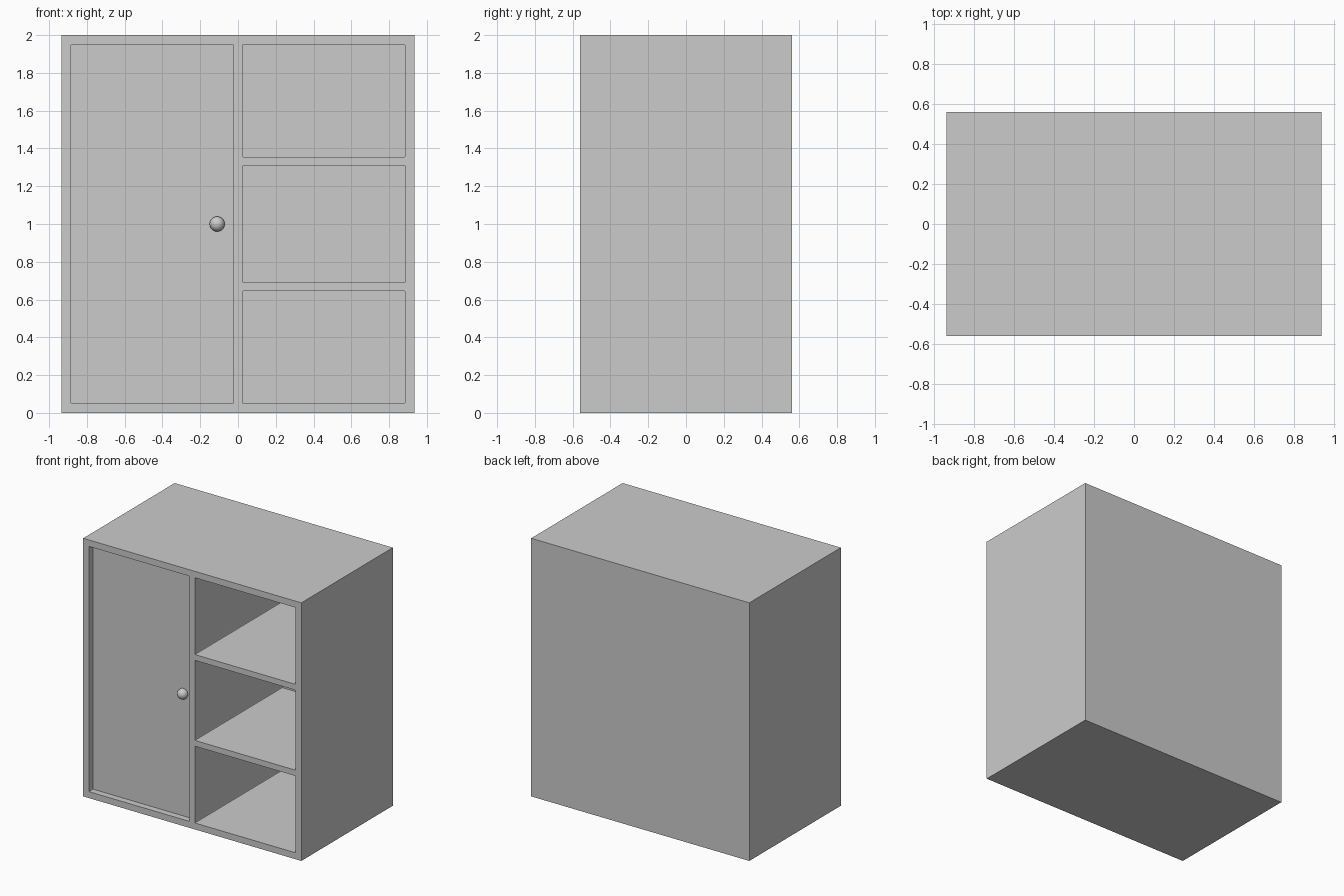
import bpy, bmesh

if "Cube" in bpy.data.objects:
    bpy.data.objects.remove(bpy.data.objects["Cube"])

W, D, H = 0.935, 0.56, 2.0      # half width, half depth, height
WALL, MID = 0.05, 0.0235        # outer wall thickness, half divider thickness
X_OUT = W - WALL


def box(name, x0, x1, y0, y1, z0, z1, corner=0.0):
    """Box from its limits; corner rounds the edges that run front to back."""
    bm = bmesh.new()
    bmesh.ops.create_cube(bm, size=1)
    for v in bm.verts:
        v.co.x = x1 if v.co.x > 0 else x0
        v.co.y = y1 if v.co.y > 0 else y0
        v.co.z = z1 if v.co.z > 0 else z0
    if corner:
        edges = [e for e in bm.edges if abs(e.verts[0].co.y - e.verts[1].co.y) > 1e-4]
        bmesh.ops.bevel(bm, geom=edges, offset=corner, segments=2,
                        profile=0.5, affect='EDGES')
    mesh = bpy.data.meshes.new(name)
    bm.to_mesh(mesh)
    bm.free()
    obj = bpy.data.objects.new(name, mesh)
    bpy.context.collection.objects.link(obj)
    return obj


# Cabinet shell
cabinet = box("cabinet", -W, W, -D, D, 0, H)

# Openings: one tall compartment and three shelf compartments
openings = [
    (-X_OUT, -MID, WALL, H - WALL),
    (MID, X_OUT, WALL, 0.645),
    (MID, X_OUT, 0.69, 1.31),
    (MID, X_OUT, 1.355, H - WALL),
]
bpy.context.view_layer.objects.active = cabinet
for i, (x0, x1, z0, z1) in enumerate(openings):
    cutter = box(f"opening_cutter_{i}", x0, x1, -D - 0.1, D - WALL, z0, z1, 0.006)
    cutter.hide_render = True
    mod = cabinet.modifiers.new("opening", 'BOOLEAN')
    mod.operation = 'DIFFERENCE'
    mod.solver = 'EXACT'
    mod.object = cutter
    bpy.ops.object.modifier_apply(modifier=mod.name)
    bpy.data.objects.remove(cutter, do_unlink=True)

# Inset door, slightly let into the frame
box("door", -X_OUT - 0.01, -MID + 0.01, -D + 0.05, -D + 0.09,
    WALL - 0.01, H - WALL + 0.01)

# Round door knob
bpy.ops.mesh.primitive_uv_sphere_add(segments=32, ring_count=16, radius=0.04,
                                     location=(-0.11, -0.52, 1.0))
knob = bpy.context.object
knob.name = "door_knob"
bpy.ops.object.shade_smooth()
